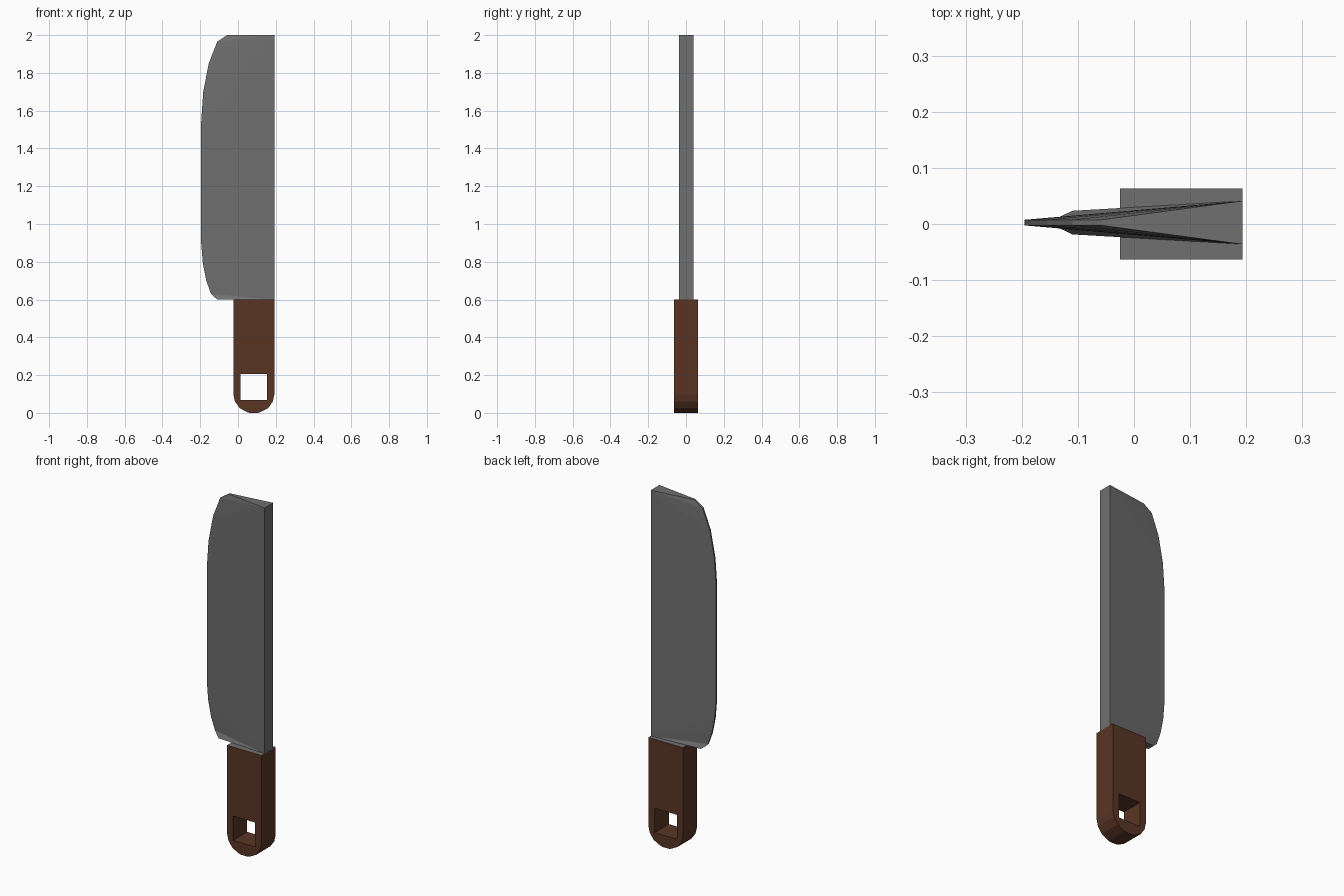
import bpy, bmesh

if "Cube" in bpy.data.objects:
    bpy.data.objects.remove(bpy.data.objects["Cube"])


def material(name, rgb):
    m = bpy.data.materials.new(name)
    m.diffuse_color = (*rgb, 1)
    m.use_nodes = True
    m.node_tree.nodes["Principled BSDF"].inputs["Base Color"].default_value = m.diffuse_color
    return m


def make_object(name, bm, *mats):
    bmesh.ops.recalc_face_normals(bm, faces=bm.faces)
    me = bpy.data.meshes.new(name)
    bm.to_mesh(me)
    bm.free()
    for m in mats:
        me.materials.append(m)
    ob = bpy.data.objects.new(name, me)
    bpy.context.collection.objects.link(ob)
    return ob


def prism(outline, half):
    """Extrude an (x, z) outline along y, symmetric about y = 0."""
    bm = bmesh.new()
    face = bm.faces.new([bm.verts.new((x, -half, z)) for x, z in outline])
    ext = bmesh.ops.extrude_face_region(bm, geom=[face])
    verts = [g for g in ext["geom"] if isinstance(g, bmesh.types.BMVert)]
    bmesh.ops.translate(bm, vec=(0, 2 * half, 0), verts=verts)
    return bm


steel = material("steel", (0.16, 0.16, 0.16))
wood = material("wood", (0.10, 0.036, 0.018))

# Blade: thick spine tapering to a thin curved edge (x, z, half thickness)
rim = [(0.193, 2.0, 0.0385),
       (-0.058, 2.0, 0.005), (-0.11, 1.965, 0.005), (-0.155, 1.85, 0.005),
       (-0.184, 1.7, 0.005), (-0.195, 1.54, 0.005),
       (-0.195, 0.9, 0.005), (-0.186, 0.79, 0.005), (-0.168, 0.7, 0.005),
       (-0.143, 0.63, 0.005), (-0.11, 0.6, 0.021),
       (0.193, 0.6, 0.0385)]
bm = bmesh.new()
n = len(rim)
sides = [[bm.verts.new((x, 0.0025 + s * t, z)) for x, z, t in rim] for s in (-1, 1)]
for v in sides:
    for i in range(1, 5):          # fan from the top of the spine
        bm.faces.new((v[0], v[i], v[i + 1]))
    bm.faces.new((v[0], v[5], v[6], v[11]))
    for i in range(6, 10):         # fan from the bottom of the spine
        bm.faces.new((v[11], v[i], v[i + 1]))
a, b = sides
for i in range(n):
    j = (i + 1) % n
    bm.faces.new((a[i], a[j], b[j], b[i]))
make_object("blade", bm, steel)

# Handle: block with a rounded butt and a steel top face
cx = 0.084
half_profile = [(0.109, 0.6), (0.109, 0.1), (0.1, 0.06), (0.075, 0.025), (0.033, 0.003), (0.022, 0.0)]
outline = [(cx - x, z) for x, z in half_profile]
outline += [(cx + x, z) for x, z in reversed(half_profile)]
bm = prism(outline, 0.0635)
for f in bm.faces:
    if f.calc_center_median().z > 0.59:
        f.material_index = 1
handle = make_object("handle", bm, wood, steel)

# Square hanging hole through the handle
hole = make_object("hole_cutter", prism([(0.013, 0.068), (0.153, 0.068), (0.153, 0.207), (0.013, 0.207)], 0.1), wood)
hole.hide_render = True
mod = handle.modifiers.new("hole", "BOOLEAN")
mod.operation = "DIFFERENCE"
mod.solver = "EXACT"
mod.object = hole
bpy.context.view_layer.objects.active = handle
bpy.ops.object.modifier_apply(modifier=mod.name)
bpy.data.objects.remove(hole)
